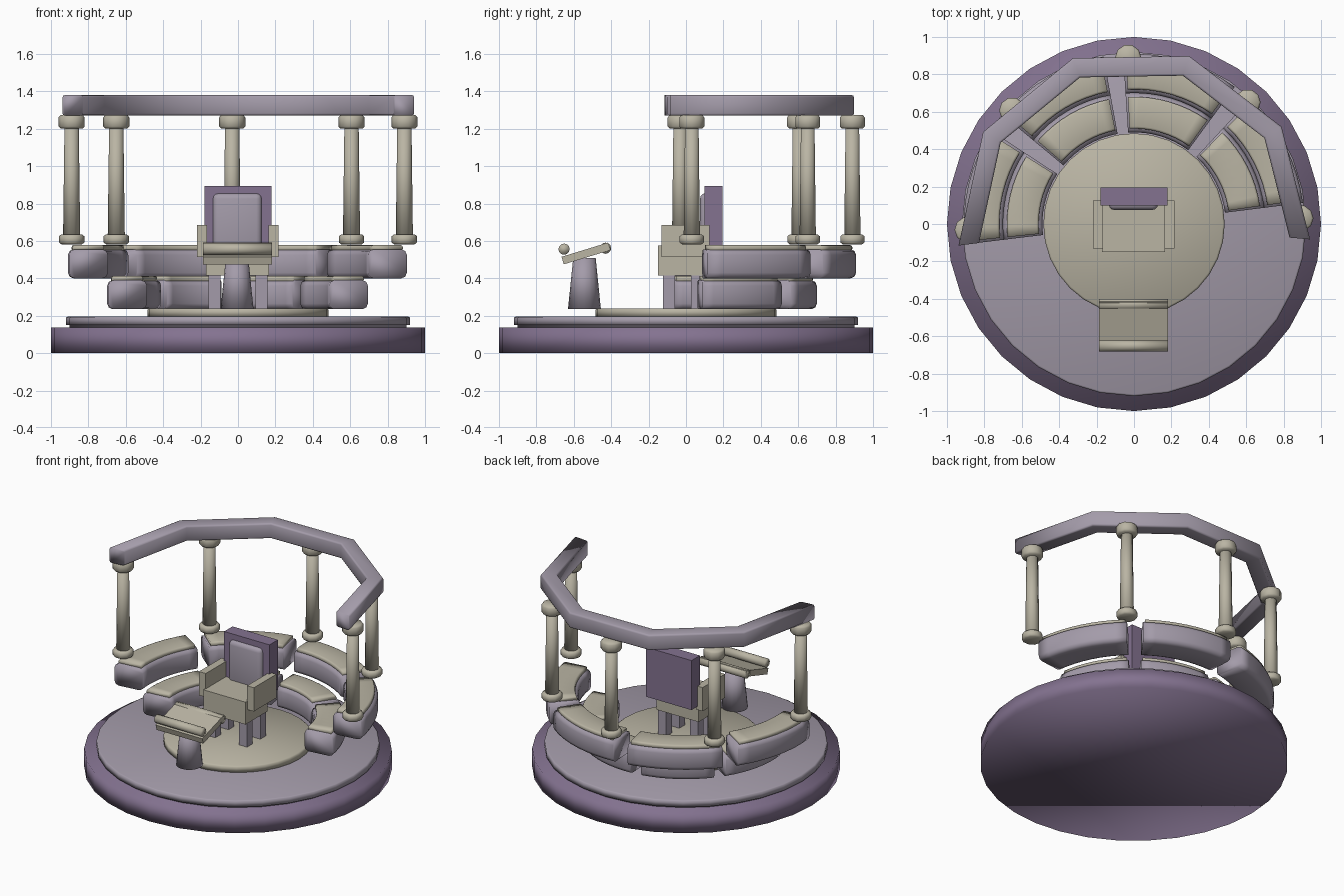
import bpy, bmesh
from math import radians, cos, sin
from mathutils import Vector, Matrix

if "Cube" in bpy.data.objects:
    bpy.data.objects.remove(bpy.data.objects["Cube"])


def material(name, rgb):
    m = bpy.data.materials.new(name)
    m.use_nodes = True
    m.diffuse_color = (*rgb, 1)
    m.node_tree.nodes["Principled BSDF"].inputs["Base Color"].default_value = (*rgb, 1)
    return m


PURPLE = material("muted purple", (0.23, 0.17, 0.28))
LAVENDER = material("lavender grey", (0.37, 0.33, 0.40))
BEIGE = material("warm beige", (0.49, 0.46, 0.37))


def finish(name, bm, mat, smooth=True):
    bmesh.ops.recalc_face_normals(bm, faces=bm.faces)
    for f in bm.faces:
        f.smooth = smooth
    mesh = bpy.data.meshes.new(name)
    bm.to_mesh(mesh)
    bm.free()
    mesh.materials.append(mat)
    obj = bpy.data.objects.new(name, mesh)
    bpy.context.collection.objects.link(obj)
    return obj


def box(name, mat, lo, hi):
    lo, hi = Vector(lo), Vector(hi)
    bm = bmesh.new()
    bmesh.ops.create_cube(bm, size=1, matrix=Matrix.Translation((lo + hi) / 2)
                          @ Matrix.Diagonal((*(hi - lo), 1)))
    return finish(name, bm, mat, False)


def lathe(name, mat, profile, centre=(0, 0), sides=32):
    """Solid of revolution from (radius, height) points, closed by flat ends."""
    bm = bmesh.new()
    rings = [[bm.verts.new((centre[0] + r * cos(radians(360 * i / sides)),
                            centre[1] + r * sin(radians(360 * i / sides)), z))
              for i in range(sides)] for r, z in profile]
    for a, b in zip(rings, rings[1:]):
        for i in range(sides):
            j = (i + 1) % sides
            bm.faces.new((a[i], a[j], b[j], b[i]))
    bm.faces.new(rings[0])
    bm.faces.new(rings[-1])
    return finish(name, bm, mat)


def arc_bar(name, mat, profile, start, end, steps):
    """Sweep a closed (radius, height) outline between two angles in degrees."""
    bm = bmesh.new()
    rings = []
    for i in range(steps + 1):
        a = radians(start + (end - start) * i / steps)
        rings.append([bm.verts.new((r * cos(a), r * sin(a), z)) for r, z in profile])
    n = len(profile)
    for a, b in zip(rings, rings[1:]):
        for i in range(n):
            j = (i + 1) % n
            bm.faces.new((a[i], a[j], b[j], b[i]))
    bm.faces.new(rings[0])
    bm.faces.new(rings[-1])
    return finish(name, bm, mat)


def rounded(r0, r1, z0, z1, c):
    """Rectangle outline with softened corners."""
    k = c * 0.3
    return [(r0 + c, z0), (r1 - c, z0), (r1 - k, z0 + k), (r1, z0 + c),
            (r1, z1 - c), (r1 - k, z1 - k), (r1 - c, z1), (r0 + c, z1),
            (r0 + k, z1 - k), (r0, z1 - c), (r0, z0 + c), (r0 + k, z0 + k)]


def bevel(obj, width, segments=3):
    mod = obj.modifiers.new("soft_edges", "BEVEL")
    mod.width, mod.segments = width, segments
    for p in obj.data.polygons:
        p.use_smooth = True


# Stepped round platform
lathe("platform_base", PURPLE, [(1, 0), (1, 0.137)])
lathe("platform_step", LAVENDER, [(0.9, 0.137), (0.9, 0.15), (0.92, 0.15),
                                  (0.92, 0.19), (0.91, 0.195)])
lathe("centre_floor", BEIGE, [(0.485, 0.195), (0.485, 0.232), (0.475, 0.24)])

# Two tiers of curved benches with seat pads
for tier, inner, bottom in (("lower", 0.49, 0.235), ("upper", 0.7, 0.4)):
    for i in range(4):
        mid = 97 + (i - 1.5) * 46.6
        arc_bar(f"{tier}_bench_{i}", LAVENDER,
                rounded(inner, inner + 0.21, bottom, bottom + 0.155, 0.03),
                mid - 20, mid + 20, 8)
        arc_bar(f"{tier}_bench_pad_{i}", BEIGE,
                rounded(inner + 0.02, inner + 0.19, bottom + 0.145, bottom + 0.178, 0.012),
                mid - 19, mid + 19, 8)

# Columns with feet and capitals
for i in range(5):
    a = radians(92 + (i - 2) * 45)
    spot = (0.89 * cos(a), 0.89 * sin(a))
    lathe(f"column_shaft_{i}", BEIGE, [(0.046, 0.6), (0.038, 1.23)], spot, 10)
    lathe(f"column_foot_{i}", BEIGE, [(0.055, 0.582), (0.068, 0.592),
                                      (0.068, 0.625), (0.055, 0.635)], spot, 10)
    lathe(f"column_capital_{i}", BEIGE, [(0.058, 1.2), (0.07, 1.212),
                                         (0.07, 1.26), (0.06, 1.272)], spot, 10)

# Angular overhead beam
arc_bar("overhead_beam", LAVENDER, rounded(0.835, 0.945, 1.27, 1.38, 0.012), -5, 187, 5)

# Chair
box("chair_seat", BEIGE, (-0.17, -0.15, 0.415), (0.165, 0.1, 0.575))
box("chair_back", PURPLE, (-0.18, 0.1, 0.54), (0.18, 0.195, 0.895))
pillow = box("back_cushion", LAVENDER, (-0.135, 0.075, 0.53), (0.128, 0.14, 0.855))
bevel(pillow, 0.03)
for side, x in (("right", -0.192), ("left", 0.19)):
    box(f"{side}_armrest", BEIGE, (x - 0.027, -0.13, 0.515), (x + 0.027, 0.125, 0.685))
    for end, y in (("front", -0.09), ("rear", 0.06)):
        lx = x * 0.66
        box(f"{end}_{side}_leg", LAVENDER, (lx - 0.032, y - 0.032, 0.238),
            (lx + 0.032, y + 0.032, 0.42))

# Control desk: tapered post, tilted top and rolled edges
lathe("desk_post", LAVENDER, [(0.088, 0.235), (0.06, 0.51)], (-0.005, -0.543), 16)
desk = box("desk_top", BEIGE, (-0.185, -0.13, -0.021), (0.185, 0.13, 0.021))
desk.location = (-0.003, -0.535, 0.533)
desk.rotation_euler.x = radians(17)
for name, y, z in (("front_roll", -0.652, 0.556), ("rear_roll", -0.43, 0.561)):
    bm = bmesh.new()
    bmesh.ops.create_cone(bm, cap_ends=True, segments=12, radius1=0.03, radius2=0.03,
                          depth=0.37, matrix=Matrix.Translation((-0.003, y, z))
                          @ Matrix.Rotation(radians(90), 4, "Y"))
    finish(name, bm, BEIGE)
